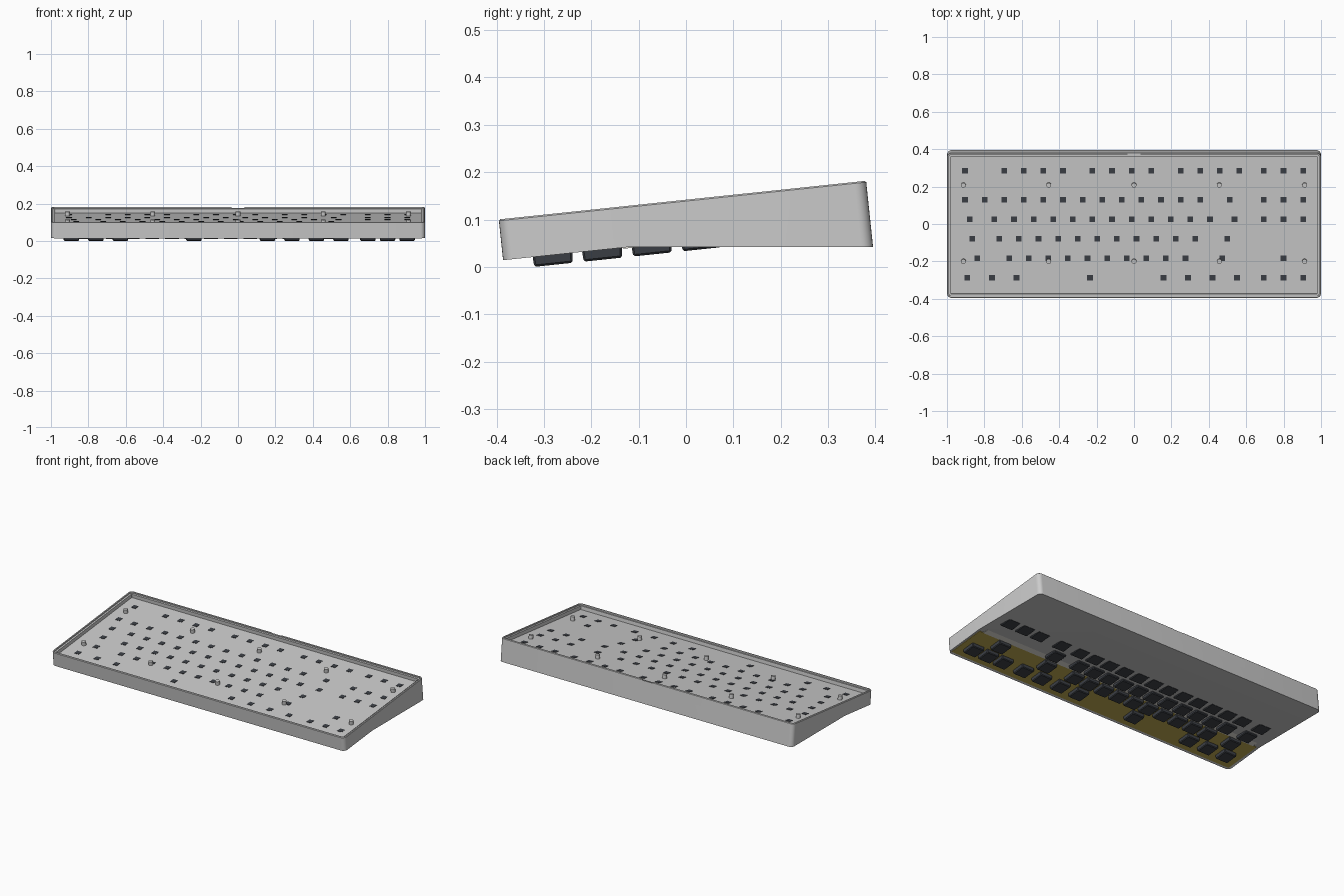
import bpy, bmesh, math
from mathutils import Matrix

if "Cube" in bpy.data.objects:
    bpy.data.objects.remove(bpy.data.objects["Cube"])

TILT = math.radians(6)
S, C = math.sin(TILT), math.cos(TILT)
# local frame: x, u (depth), w (height, 0 = rim plane), tilted as a whole
FRAME = Matrix.Translation((0, -0.0075, 0.141)) @ Matrix.Rotation(TILT, 4, 'X')
HALF_D, FLOOR, BASE, FLAT_Z = 0.39, -0.03, -0.0866, 0.042
CREASE = (FLAT_Z - 0.141 - BASE * C) / S


def material(name, rgb):
    m = bpy.data.materials.new(name)
    m.diffuse_color = (*rgb, 1)
    m.use_nodes = True
    m.node_tree.nodes["Principled BSDF"].inputs["Base Color"].default_value = m.diffuse_color
    return m


DARK = material("dark_plastic", (0.045, 0.05, 0.06))
BRASS = material("brass_yellow", (0.5, 0.38, 0.08))
BEIGE = material("pale_grey", (0.75, 0.73, 0.68))


def finish(bm, name, mat=None, matrix=FRAME):
    bmesh.ops.recalc_face_normals(bm, faces=bm.faces)
    me = bpy.data.meshes.new(name)
    bm.to_mesh(me)
    bm.free()
    ob = bpy.data.objects.new(name, me)
    bpy.context.collection.objects.link(ob)
    ob.matrix_world = matrix
    if mat:
        me.materials.append(mat)
    return ob


def box(bm, x, y, z0, z1, sx, sy, taper=1.0):
    """Box on x, y from z0 to z1; taper scales the bottom face."""
    r = bmesh.ops.create_cube(bm, size=1)
    for v in r['verts']:
        k = taper if v.co.z < 0 else 1
        v.co = (x + v.co.x * sx * k, y + v.co.y * sy * k, z1 if v.co.z > 0 else z0)
    return r['verts']


def outline(inset, r=0.025, seg=6):
    """Rounded rectangle, with extra points where the underside creases."""
    a, b, r = 1 - inset, HALF_D - inset, max(r - inset, 0.004)
    pts = []
    for q, (sx, sy) in enumerate([(1, 1), (-1, 1), (-1, -1), (1, -1)]):
        for i in range(seg + 1):
            t = math.pi / 2 * (q + i / seg)
            pts.append((sx * (a - r) + r * math.cos(t), sy * (b - r) + r * math.sin(t)))
        if q == 1:
            pts.append((-a, CREASE))
    return pts + [(a, CREASE)]


def underside(u):
    return min(BASE, (FLAT_Z - 0.141 - u * S) / C)


# case: stacked outlines from the underside, over the stepped rim, to the floor
bm = bmesh.new()
rings = [[bm.verts.new((x, u, underside(u))) for x, u in outline(0)]]
for inset, w in [(0, -0.003), (0.003, 0), (0.010, 0), (0.010, -0.008), (0.021, -0.008), (0.021, FLOOR)]:
    rings.append([bm.verts.new((x, u, w)) for x, u in outline(inset)])
n = len(rings[0])
for lo, hi in zip(rings, rings[1:]):
    for i in range(n):
        j = (i + 1) % n
        bm.faces.new((lo[i], lo[j], hi[j], hi[i]))
bm.faces.new(rings[-1])
front = bm.faces.new([v for v in rings[0] if v.co.y < CREASE + 1e-5])
bm.faces.new([v for v in rings[0] if v.co.y > CREASE - 1e-5])
bmesh.ops.recalc_face_normals(bm, faces=bm.faces)
bmesh.ops.inset_individual(bm, faces=[front], thickness=0.014, depth=-0.004)
case = finish(bm, "case")

# cable notch in the back rim
bm = bmesh.new()
box(bm, 0, HALF_D, -0.005, 0.02, 0.07, 0.06)
cutter = finish(bm, "notch_cutter")
cutter.hide_render = True
cutter.hide_viewport = True
mod = case.modifiers.new("notch", 'BOOLEAN')
mod.operation = 'DIFFERENCE'
mod.object = cutter
bpy.context.view_layer.objects.active = case
case.select_set(True)
bpy.ops.object.shade_smooth_by_angle(angle=math.radians(35))
case.select_set(False)

# yellow plate in the front recess of the underside
bm = bmesh.new()
u0, u1 = -HALF_D + 0.014, CREASE - 0.014
box(bm, 0, (u0 + u1) / 2, BASE + 0.001, BASE + 0.006, 1.97, u1 - u0)
finish(bm, "mounting_plate", BRASS)

# pale strip along the underside crease
bm = bmesh.new()
box(bm, 0, -0.086, BASE - 0.0025, BASE + 0.006, 1.92, 0.1)
finish(bm, "pale_strip", BEIGE)

# switches: key widths per row in key units, negative = gap
UNIT, LEFT = 0.1048, -0.956
NAV = [-0.25, 1, 1, 1]
ROWS = [
    (0.290, [1, -1] + [1] * 4 + [-0.5] + [1] * 4 + [-0.5] + [1] * 4 + NAV),
    (0.135, [1] * 13 + [2] + NAV),
    (0.030, [1.5] + [1] * 12 + [1.5] + NAV),
    (-0.075, [1.75] + [1] * 11 + [2.25]),
    (-0.180, [2.25] + [1] * 10 + [2.75, -1.25, 1]),
    (-0.285, [1.25] * 3 + [6.25] + [1.25] * 4 + NAV),
]
bodies, stems = bmesh.new(), bmesh.new()
for u, widths in ROWS:
    pos = 0
    for k in widths:
        if k > 0:
            x = LEFT + (pos + k / 2) * UNIT
            box(bodies, x, u, -0.1075, -0.07, 0.086, 0.086, 0.95)
            box(stems, x, u, FLOOR - 0.005, FLOOR + 0.002, 0.03, 0.03)
        pos += abs(k)
bmesh.ops.bevel(bodies, geom=bodies.edges[:], offset=0.004, segments=1, affect='EDGES')
finish(bodies, "switch_bodies", DARK)
finish(stems, "switch_stems", DARK)

# screw posts standing on the floor
bm = bmesh.new()
for x in (-0.912, -0.456, 0, 0.456, 0.912):
    for u in (-0.195, 0.215):
        bmesh.ops.create_cone(bm, cap_ends=True, segments=16, radius1=0.013, radius2=0.013, depth=0.024,
                              matrix=Matrix.Translation((x, u, FLOOR + 0.011)))
posts = finish(bm, "screw_posts")
bpy.context.view_layer.objects.active = posts
posts.select_set(True)
bpy.ops.object.shade_smooth_by_angle(angle=math.radians(35))
